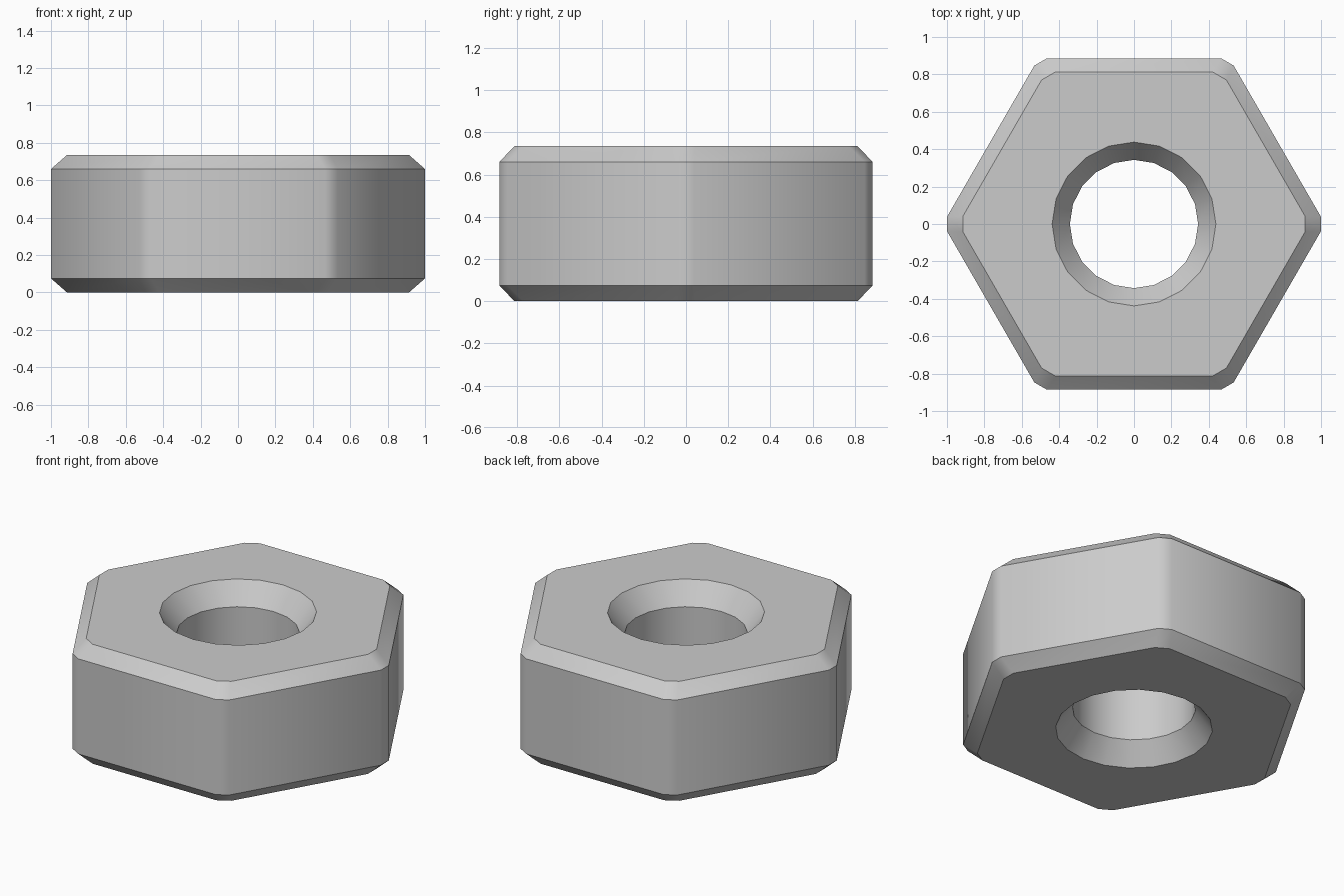
import bpy, bmesh
from math import cos, sin, radians, sqrt, tau

if "Cube" in bpy.data.objects:
    bpy.data.objects.remove(bpy.data.objects["Cube"])

HEIGHT = 0.735


def hex_ring(corner, apothem, z):
    """Hexagon with each corner trimmed off at distance `corner`."""
    half = (apothem * 2 / sqrt(3) - corner) * sqrt(3)
    pts = []
    for i in range(6):
        a = radians(60 * i)
        for t in (-half, half):
            pts.append((corner * cos(a) - t * sin(a), corner * sin(a) + t * cos(a), z))
    return pts


def round_ring(radius, z, sides=20):
    return [(radius * cos(tau * i / sides), radius * sin(tau * i / sides), z)
            for i in range(sides)]


def add_wall(bm, rings):
    """Stack rings into a wall; return the end loops' edges (bottom, top)."""
    loops = [[bm.verts.new(p) for p in ring] for ring in rings]
    n = len(loops[0])
    for lo, hi in zip(loops, loops[1:]):
        for i in range(n):
            j = (i + 1) % n
            bm.faces.new((lo[i], lo[j], hi[j], hi[i]))
    return [[bm.edges.get((loop[i], loop[(i + 1) % n])) for i in range(n)]
            for loop in (loops[0], loops[-1])]


bm = bmesh.new()

# Chamfered hexagonal outside
outer = add_wall(bm, [hex_ring(0.914, 0.813, 0), hex_ring(1.0, 0.885, 0.075),
                      hex_ring(1.0, 0.885, HEIGHT - 0.075), hex_ring(0.914, 0.813, HEIGHT)])

# Countersunk bore
SINK = 0.127
bore = add_wall(bm, [round_ring(0.438, 0), round_ring(0.343, SINK),
                     round_ring(0.343, HEIGHT - SINK), round_ring(0.438, HEIGHT)])

# Flat bottom and top faces around the bore
for rim, hole, nz in zip(outer, bore, (-1, 1)):
    bmesh.ops.triangle_fill(bm, edges=rim + hole, use_beauty=True, normal=(0, 0, nz))

bmesh.ops.recalc_face_normals(bm, faces=bm.faces[:])
mesh = bpy.data.meshes.new("hex_nut")
bm.to_mesh(mesh)
bm.free()

nut = bpy.data.objects.new("hex_nut", mesh)
bpy.context.collection.objects.link(nut)
bpy.context.view_layer.objects.active = nut
nut.select_set(True)
bpy.ops.object.shade_smooth_by_angle(angle=radians(33))
